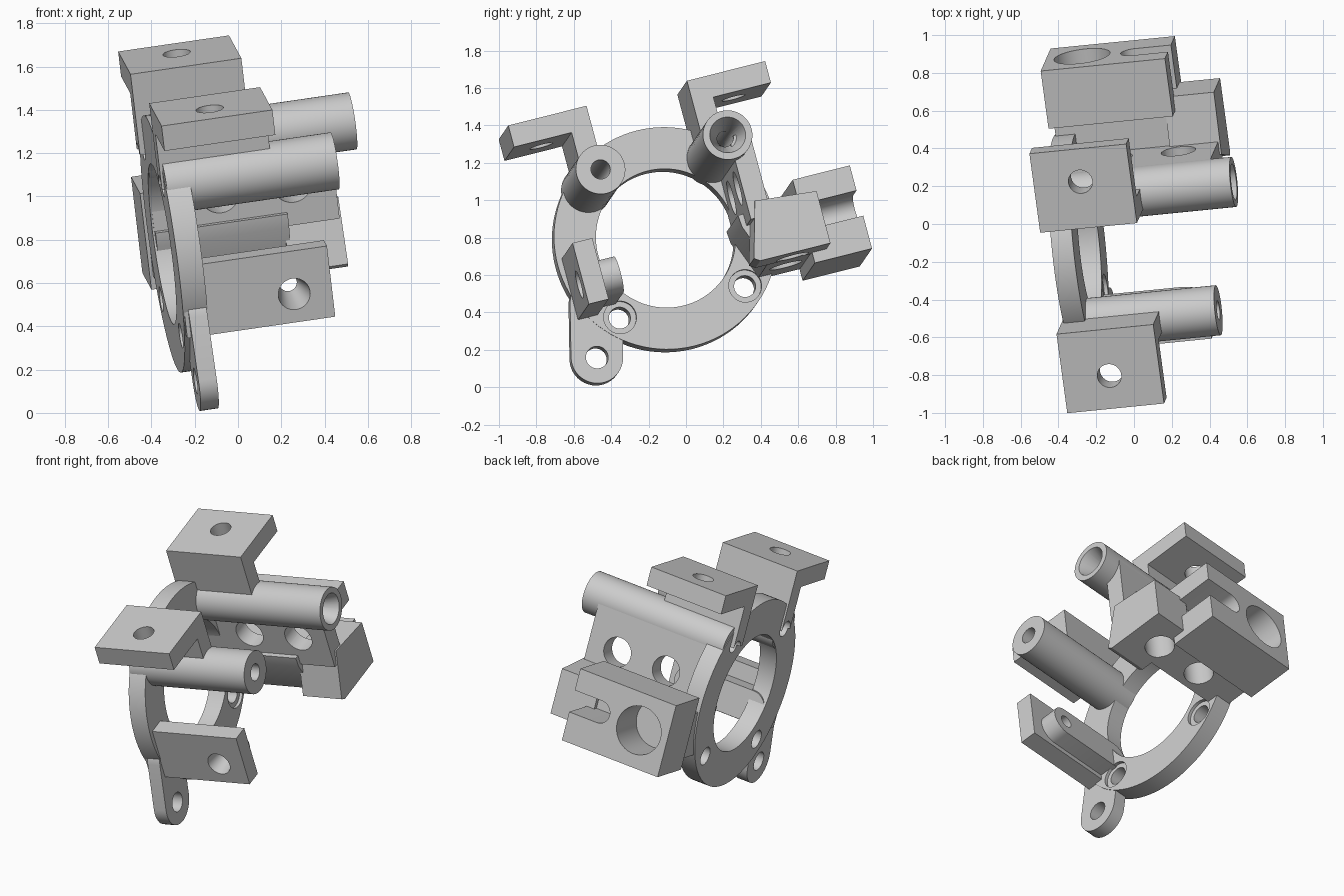
import bpy, bmesh, math
from mathutils import Matrix, Vector

if "Cube" in bpy.data.objects:
    bpy.data.objects.remove(bpy.data.objects["Cube"], do_unlink=True)

grey = bpy.data.materials.new("plain_grey")
grey.use_nodes = True
grey.diffuse_color = (0.6, 0.6, 0.6, 1)
grey.node_tree.nodes["Principled BSDF"].inputs["Base Color"].default_value = (0.6, 0.6, 0.6, 1)

# Tilted working frame: u runs along the tubes, v across, w up the brackets
U = Vector((0.985, 0.0985, 0.143)).normalized()
V = Vector((0, math.cos(math.radians(15)), math.sin(math.radians(15))))
V = (V - U * V.dot(U)).normalized()
W = U.cross(V)
FRAME = Matrix.Translation((-0.35, -0.12, 0.78)) @ Matrix((U, V, W)).transposed().to_4x4()


# Outlines
def rect(a0, a1, b0, b1):
    return [(a0, b0), (a1, b0), (a1, b1), (a0, b1)]


def circle(a, b, r, n=40):
    return [(a + r * math.cos(i * math.tau / n), b + r * math.sin(i * math.tau / n)) for i in range(n)]


def capsule(a0, b0, a1, b1, r, n=20):
    start = math.atan2(b1 - b0, a1 - a0) - math.pi / 2
    pts = []
    for a, b, turn in ((a1, b1, 0), (a0, b0, math.pi)):
        for i in range(n + 1):
            t = start + turn + math.pi * i / n
            pts.append((a + r * math.cos(t), b + r * math.sin(t)))
    return pts


def place(axis, a, b, d):
    return {"u": (d, a, b), "v": (a, d, b), "w": (a, b, d)}[axis]


def prism(name, axis, outline, lo, hi, taper=1.0):
    """Extrude an outline along one frame axis; taper scales the far end."""
    ca = sum(p[0] for p in outline) / len(outline)
    cb = sum(p[1] for p in outline) / len(outline)
    bm = bmesh.new()
    near = [bm.verts.new(place(axis, a, b, lo)) for a, b in outline]
    far = [bm.verts.new(place(axis, ca + (a - ca) * taper, cb + (b - cb) * taper, hi))
           for a, b in outline]
    bm.faces.new(near)
    bm.faces.new(far)
    for i in range(len(near)):
        j = (i + 1) % len(near)
        bm.faces.new((near[i], near[j], far[j], far[i]))
    bmesh.ops.recalc_face_normals(bm, faces=bm.faces)
    mesh = bpy.data.meshes.new(name)
    bm.to_mesh(mesh)
    bm.free()
    mesh.materials.append(grey)
    obj = bpy.data.objects.new(name, mesh)
    bpy.context.collection.objects.link(obj)
    obj.matrix_world = FRAME
    return obj


def drill(parts, *cutters):
    """Cut every cutter out of every part, then discard the cutters."""
    for part in parts:
        for cutter in cutters:
            cutter.hide_render = True
            mod = part.modifiers.new("cut", "BOOLEAN")
            mod.operation = "DIFFERENCE"
            mod.solver = "EXACT"
            mod.object = cutter
        bpy.context.view_layer.update()
        graph = bpy.context.evaluated_depsgraph_get()
        mesh = bpy.data.meshes.new_from_object(part.evaluated_get(graph))
        part.modifiers.clear()
        part.data = mesh
    for cutter in cutters:
        bpy.data.objects.remove(cutter, do_unlink=True)


parts = []


def add(*args):
    obj = prism(*args)
    parts.append(obj)
    return obj


# Mounting ring with its thinner ear
T = 0.115
ring = add("mounting_ring", "u", circle(0, 0, 0.6, 96), 0, T)
ear = add("ring_ear", "u", capsule(-0.523, -0.531, -0.452, -0.246, 0.14), 0.025, T - 0.005)
bore = prism("bore", "u", circle(0, 0, 0.375, 96), -0.1, 0.3)
ear_hole = prism("ear_hole", "u", circle(-0.523, -0.531, 0.06), -0.1, 0.3)
P = 0.348
lower = []
for side in (-1, 1):
    lower.append(prism("hole", "u", circle(side * P, -P - 0.005, 0.058), -0.1, 0.3))
    lower.append(prism("counterbore", "u", circle(side * P, -P - 0.005, 0.088), T - 0.02, 0.3))

# Tubes standing on the upper ring holes
tube_a = add("front_tube", "u", circle(-0.335, 0.365, 0.133, 48), 0.004, 0.806)
tube_b = add("rear_tube", "u", circle(0.352, 0.358, 0.133, 48), 0.004, 0.98)
bores = [prism("bore_a", "u", circle(-0.335, 0.365, 0.052), -0.1, 1.2),
         prism("bore_b", "u", circle(0.352, 0.358, 0.042), -0.1, 1.2)]
flare = prism("flare", "u", circle(0.352, 0.358, 0.04), 0.82, 0.99, 2.5)

# Pair of mirrored angle brackets
brackets = []
for side, name, shift in ((-1, "front", -0.012), (1, "rear", -0.025)):
    profile = [(0.28, 0.36), (0.395, 0.36), (0.395, 0.63), (0.715, 0.63), (0.715, 0.75), (0.28, 0.75)]
    brackets.append(add(name + "_angle_bracket", "u", [(side * a, b) for a, b in profile],
                        shift, shift + 0.52))
    drill(brackets[-1:], prism("hole", "w", circle(shift + 0.25, side * 0.535, 0.064), 0.55, 0.9))

# Lower side plate and its rounded boss, with a narrowing hole
plate = add("side_plate", "v", rect(0.006, 0.7, -0.31, 0.03), -0.57, -0.46)
boss = add("side_plate_boss", "v", capsule(0.1, -0.175, 0.523, -0.175, 0.1), -0.47, -0.35)
drill([plate, boss], prism("hole", "v", circle(0.523, -0.175, 0.076), -0.58, -0.33, 0.5))

# Wall hanging from the rear tube, with two cross holes
HOLES = (0.33, 0.67)
wall = add("rear_wall", "v", rect(0.008, 0.87, -0.1, 0.36), 0.37, 0.484)
drill([wall], *[prism("hole", "v", circle(u, 0.1, 0.092), 0.2, 0.7) for u in HOLES])

# Inner block: long web and slanted end, with two blind holes underneath
web = add("inner_block_web", "u", [(0.43, -0.325), (0.72, -0.325), (0.72, -0.035), (0.34, -0.035),
                                   (0.345, -0.1)], 0.01, 0.63)
end = add("inner_block_end", "u", [(0.33, -0.31), (0.36, -0.33), (0.75, -0.33), (0.75, -0.04),
                                   (0.415, -0.01)], 0.61, 0.88)
drill([web, end], *[prism("hole", "w", circle(u, 0.56, 0.09), -0.6, -0.1) for u in HOLES])

# Outer clamp block with round socket and open slot
clamp = add("clamp_block", "u", rect(0.67, 0.988, -0.388, 0.075), -0.006, 0.662)
socket = prism("socket", "v", circle(0.19, -0.155, 0.15, 48), 0.66, 1.2)
slot = prism("slot", "v", capsule(0.47, -0.135, 1.2, -0.135, 0.07), 0.64, 1.2)
drill([clamp], socket, slot)

# Through bores of the tubes and the ring openings
drill([tube_b], flare)
drill([ring, tube_a, tube_b, brackets[0], brackets[1], wall], *bores)
drill([ring, ear], bore, ear_hole, *lower)

# Crisp edges, smooth round surfaces
bpy.ops.object.select_all(action="DESELECT")
for obj in parts:
    obj.select_set(True)
bpy.context.view_layer.objects.active = parts[0]
bpy.ops.object.shade_smooth_by_angle(angle=math.radians(30))
